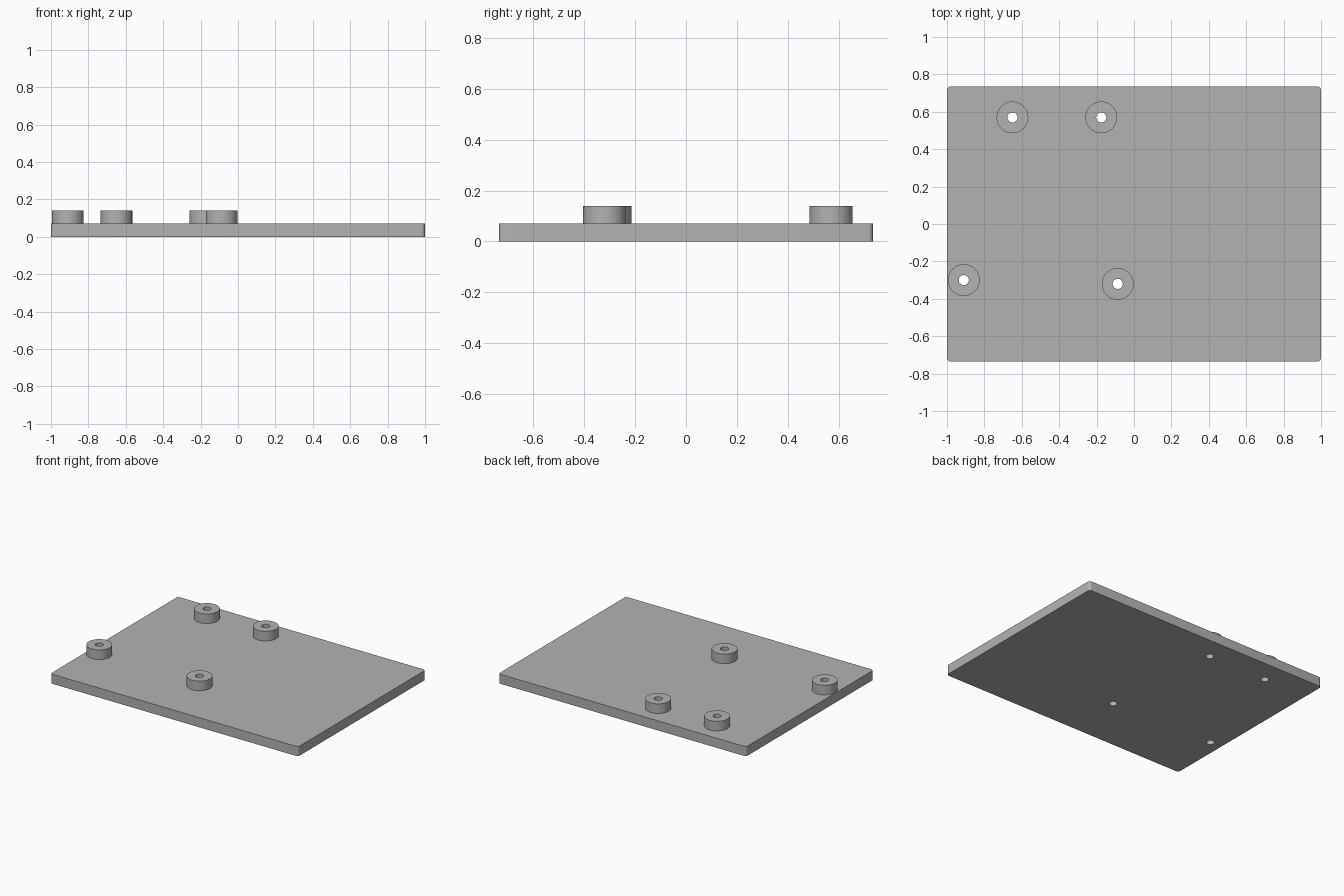
import bpy, bmesh
from math import cos, sin, pi, radians
from mathutils import Vector

cube = bpy.data.objects.get("Cube")
if cube:
    bpy.data.objects.remove(cube, do_unlink=True)

HALF_X, HALF_Y, CORNER = 1.0, 0.735, 0.02
PLATE_TOP, BOSS_TOP = 0.07, 0.14
BOSS_R, HOLE_R, SIDES = 0.085, 0.027, 48
BOSSES = {
    "back_right_boss": (-0.65, 0.57),
    "back_middle_boss": (-0.175, 0.57),
    "front_right_boss": (-0.91, -0.30),
    "front_middle_boss": (-0.087, -0.32),
}

grey = bpy.data.materials.new("plain grey")
grey.use_nodes = True
colour = (0.45, 0.45, 0.45, 1)
grey.diffuse_color = colour
grey.node_tree.nodes["Principled BSDF"].inputs["Base Color"].default_value = colour


def circle(x, y, r):
    return [(x + r * cos(2 * pi * i / SIDES), y + r * sin(2 * pi * i / SIDES))
            for i in range(SIDES)]


def rounded_rectangle(steps=6):
    points = []
    for k, (sx, sy) in enumerate([(1, 1), (-1, 1), (-1, -1), (1, -1)]):
        for i in range(steps + 1):
            a = (k + i / steps) * pi / 2
            points.append((sx * (HALF_X - CORNER) + CORNER * cos(a),
                           sy * (HALF_Y - CORNER) + CORNER * sin(a)))
    return points


def pierced_solid(name, outline, holes, bottom, top):
    """Fill an outline around its holes, then extrude it upwards."""
    bm = bmesh.new()
    edges = []
    for loop in [outline] + holes:
        verts = [bm.verts.new((x, y, bottom)) for x, y in loop]
        edges += [bm.edges.new((v, verts[i - 1])) for i, v in enumerate(verts)]
    bmesh.ops.triangle_fill(bm, edges=edges, use_beauty=True, normal=Vector((0, 0, 1)))
    result = bmesh.ops.extrude_face_region(bm, geom=bm.faces[:], use_keep_orig=True)
    moved = [g for g in result["geom"] if isinstance(g, bmesh.types.BMVert)]
    bmesh.ops.translate(bm, verts=moved, vec=(0, 0, top - bottom))
    bmesh.ops.recalc_face_normals(bm, faces=bm.faces[:])
    mesh = bpy.data.meshes.new(name)
    bm.to_mesh(mesh)
    bm.free()
    mesh.materials.append(grey)
    obj = bpy.data.objects.new(name, mesh)
    bpy.context.collection.objects.link(obj)
    bpy.ops.object.select_all(action="DESELECT")
    obj.select_set(True)
    bpy.context.view_layer.objects.active = obj
    bpy.ops.object.shade_smooth_by_angle(angle=radians(30))
    return obj


# Base plate with through holes
pierced_solid("base_plate", rounded_rectangle(),
              [circle(x, y, HOLE_R) for x, y in BOSSES.values()], 0, PLATE_TOP)

# Raised ring around each hole
for name, (x, y) in BOSSES.items():
    pierced_solid(name, circle(x, y, BOSS_R), [circle(x, y, HOLE_R)], PLATE_TOP, BOSS_TOP)
